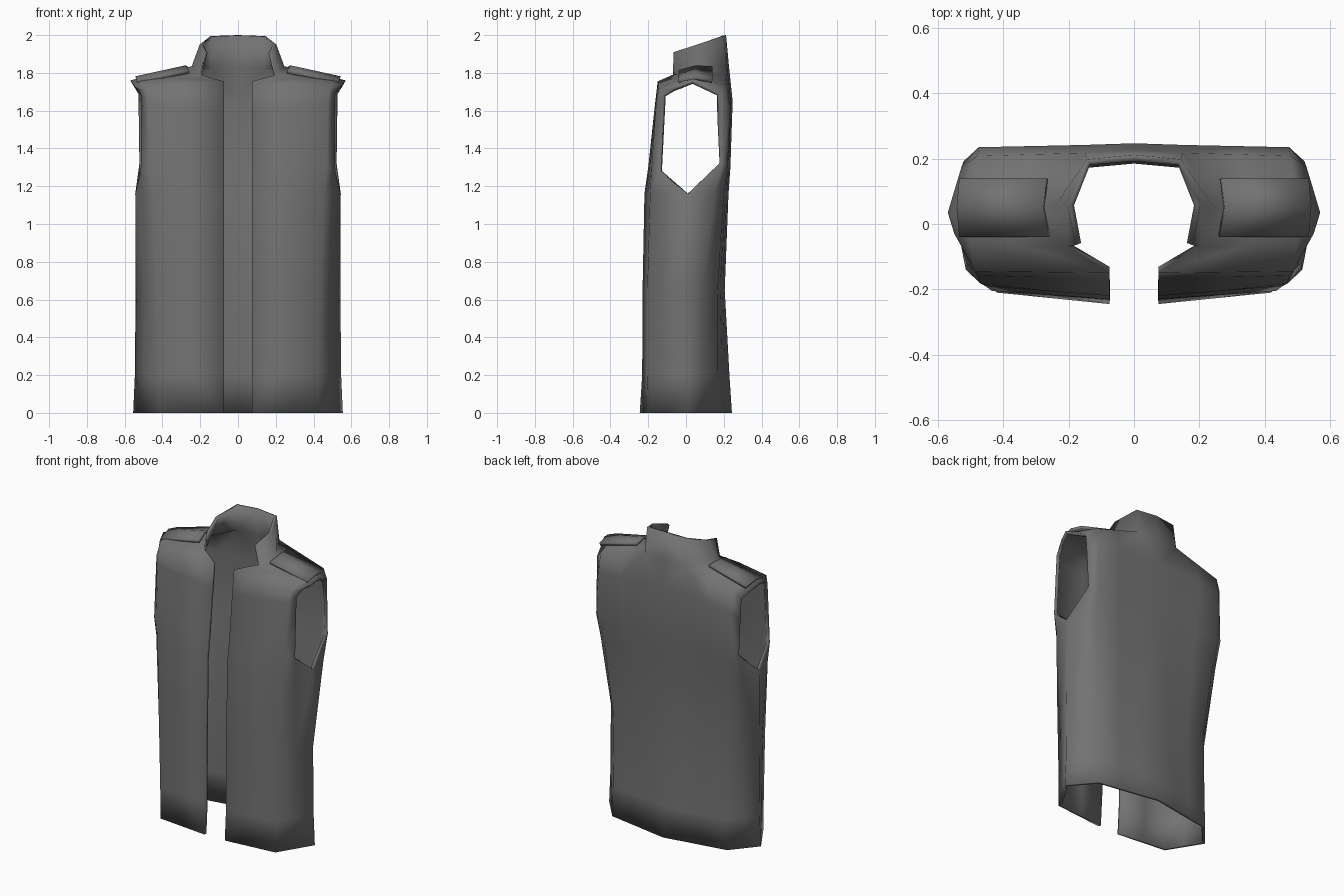
import bpy, bmesh, math
from mathutils import Vector

if "Cube" in bpy.data.objects:
    bpy.data.objects.remove(bpy.data.objects["Cube"])

cloth = bpy.data.materials.new("dark_cloth")
cloth.diffuse_color = (0.17, 0.17, 0.17, 1)
cloth.use_nodes = True
cloth.node_tree.nodes["Principled BSDF"].inputs["Base Color"].default_value = cloth.diffuse_color


def lerp(a, b, t):
    return Vector(a).lerp(Vector(b), t)


def finish(name, quads, thickness, centre):
    """Mesh from right-half faces, mirrored and thickened inward."""
    bm = bmesh.new()
    for q in quads:
        bm.faces.new([bm.verts.new(p) for p in q])
    bmesh.ops.remove_doubles(bm, verts=bm.verts, dist=0.0005)
    bmesh.ops.recalc_face_normals(bm, faces=bm.faces)
    bm.normal_update()
    c = Vector(centre)
    if sum(f.normal.dot(f.calc_center_median() - c) * f.calc_area() for f in bm.faces) < 0:
        bmesh.ops.reverse_faces(bm, faces=bm.faces)
    mesh = bpy.data.meshes.new(name)
    bm.to_mesh(mesh)
    bm.free()
    mesh.materials.append(cloth)
    ob = bpy.data.objects.new(name, mesh)
    bpy.context.collection.objects.link(ob)
    mir = ob.modifiers.new("mirror", 'MIRROR')
    mir.merge_threshold = 0.002
    sol = ob.modifiers.new("thickness", 'SOLIDIFY')
    sol.thickness = thickness
    sol.offset = -1
    bpy.ops.object.select_all(action='DESELECT')
    ob.select_set(True)
    bpy.context.view_layer.objects.active = ob
    bpy.ops.object.shade_smooth_by_angle(angle=math.radians(70))
    return ob


def grid(rows):
    return [(a[i], a[i + 1], b[i + 1], b[i])
            for a, b in zip(rows, rows[1:]) for i in range(len(a) - 1)]


def ring(z, y_front, corner, y_corner, side, back, y_back, y_centre):
    """Half cross-section of the torso, front opening to centre back."""
    A, C, D = (0.075, y_front, z), (corner, y_corner, z), (side, .01, z)
    E, G = (back, y_back, z), (0, y_centre, z)
    return [Vector(A), lerp(A, C, .5), Vector(C), lerp(C, D, .5), Vector(D),
            lerp(D, E, .5), Vector(E), lerp(E, G, .35), lerp(E, G, .68), Vector(G)]


# Lower torso, hem to underarm
rows = [ring(0.0, -.245, .42, -.21, .555, .42, .17, .243),
        ring(0.2, -.232, .425, -.205, .546, .415, .17, .23),
        ring(0.65, -.23, .435, -.205, .542, .41, .168, .205),
        ring(1.16, -.22, .455, -.19, .544, .46, .2, .225)]
rows[3][3] = Vector((.51, -.125, 1.16))
rows[3][5] = Vector((.52, .15, 1.16))
quads = grid(rows)

# Chest panels beside the armhole
chest = ring(1.3, -.2, .47, -.182, .55, .47, .22, .235)
chest[3] = Vector((.515, -.14, 1.28))
chest[5] = Vector((.522, .192, 1.32))
low = rows[-1]
quads += grid([low[:4], chest[:4]]) + grid([low[5:], chest[5:]])
quads += [(low[3], low[4], chest[3]), (low[4], low[5], chest[5])]


def station(inner, outer, arm, rise=0.0):
    m = lerp(inner, outer, .5) + Vector((0, 0, rise))
    return [Vector(inner), m, Vector(outer), Vector(arm)]


# Yoke strip running up the chest, over the shoulder and down the back
neck_front, neck_side, neck_back = (.2, -.07, 1.79), (.245, .05, 1.835), (.15, .218, 1.83)
yoke = [chest[:4],
        station((.075, -.168, 1.6), (.475, -.158, 1.64), (.512, -.12, 1.68)),
        station((.075, -.15, 1.755), (.485, -.145, 1.715), (.527, -.07, 1.715), .01),
        station(neck_front, (.5, -.06, 1.755), (.55, -.03, 1.735)),
        station(neck_side, (.5, .05, 1.778), (.57, .035, 1.76)),
        station(neck_back, (.48, .208, 1.735), (.528, .175, 1.69)),
        station((.15, .242, 1.65), (.475, .235, 1.62), (.525, .182, 1.55)),
        [chest[8], chest[7], chest[6], chest[5]]]
quads += grid(yoke)

# Centre back up to the neck
nape = Vector((0, .228, 1.83))
quads += grid([[yoke[5][0], nape], [yoke[6][0], Vector((0, .247, 1.65))], [chest[8], chest[9]]])

# Standing collar
base = [Vector(neck_front), Vector(neck_side), Vector(neck_back), nape]
top = [Vector(p) for p in ((.18, -.065, 1.91), (.203, .06, 1.95), (.145, .198, 1.995), (0, .212, 2.0))]
quads += grid([base, top])
finish("vest_body", quads, 0.02, (.1, 0, 1))

# Shoulder pads
pad = [[Vector(p) for p in ((.262, -.04, 1.815), (.535, -.04, 1.758))],
       [Vector(p) for p in ((.278, .05, 1.84), (.543, .05, 1.782))],
       [Vector(p) for p in ((.268, .14, 1.835), (.535, .14, 1.763))]]
finish("shoulder_pads", grid(pad), 0.018, (.4, 0, 0))
